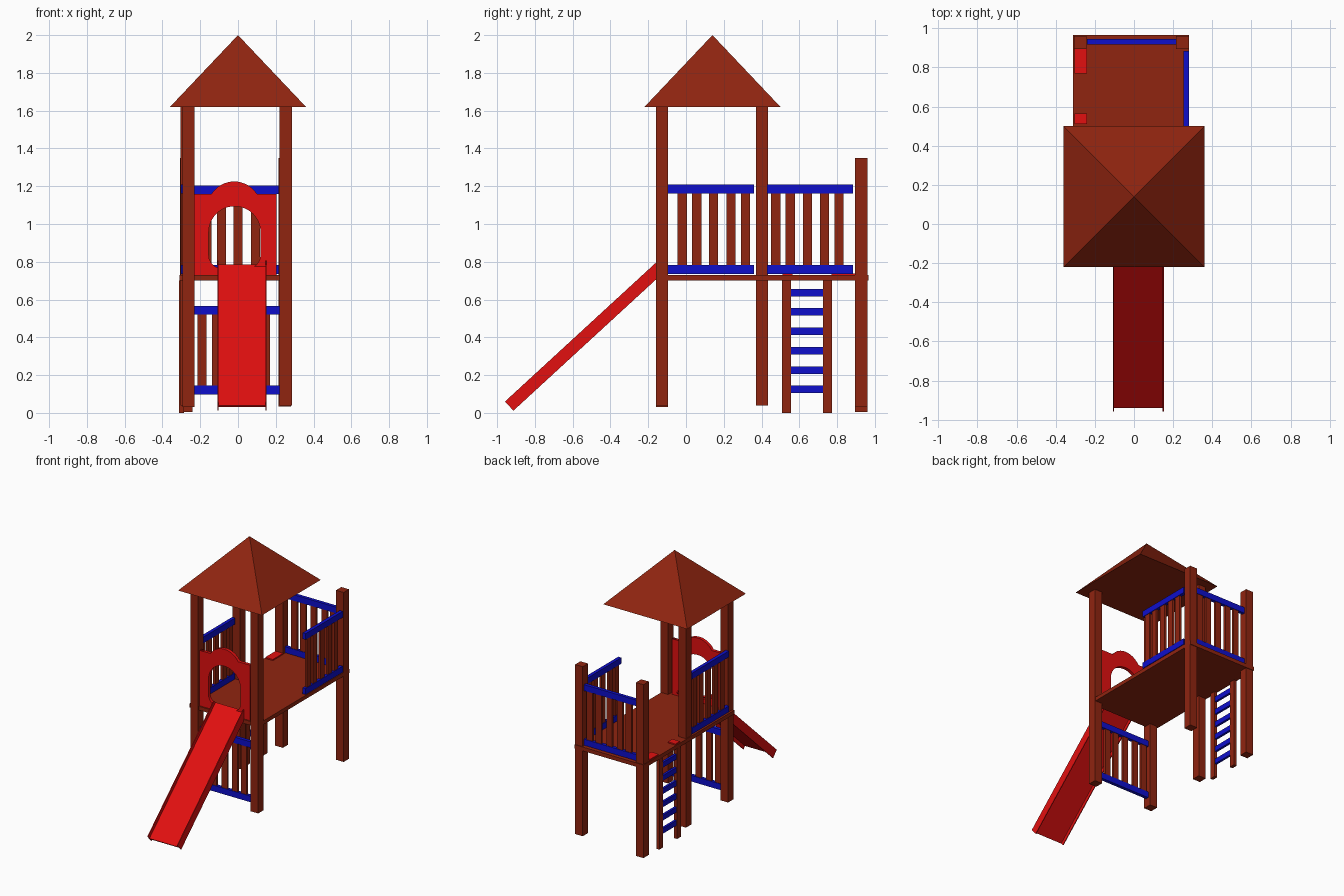
import bpy, bmesh, math
from mathutils import Matrix, Vector

cube = bpy.data.objects.get("Cube")
if cube:
    bpy.data.objects.remove(cube, do_unlink=True)


def material(name, rgb):
    mat = bpy.data.materials.new(name)
    mat.use_nodes = True
    mat.diffuse_color = (*rgb, 1)
    mat.node_tree.nodes["Principled BSDF"].inputs["Base Color"].default_value = (*rgb, 1)
    return mat


WOOD = material("brown wood", (0.28, 0.018, 0.005))
RED = material("red plastic", (0.76, 0.005, 0.005))
BLUE = material("blue paint", (0.0045, 0.0045, 0.60))


def add_object(name, mesh, mat):
    mesh.materials.clear()
    mesh.materials.append(mat)
    obj = bpy.data.objects.new(name, mesh)
    bpy.context.collection.objects.link(obj)
    return obj


def box(name, mat, x, y, z):
    """Box from (min, max) ranges on each axis."""
    bm = bmesh.new()
    size = [r[1] - r[0] for r in (x, y, z)]
    mid = [(r[0] + r[1]) / 2 for r in (x, y, z)]
    bmesh.ops.create_cube(bm, size=1, matrix=Matrix.Translation(mid) @ Matrix.Diagonal((*size, 1)))
    mesh = bpy.data.meshes.new(name)
    bm.to_mesh(mesh)
    bm.free()
    return add_object(name, mesh, mat)


def arc(cx, cz, r, start, end, steps):
    angles = [math.radians(start + (end - start) * i / steps) for i in range(steps + 1)]
    return [(cx + r * math.cos(a), cz + r * math.sin(a)) for a in angles]


# Posts: three carry the roof, two stand at the back corners
POST = 0.065
posts = {
    "front_left_post": (0.22, -0.16, 0.04, 1.62),
    "front_right_post": (-0.295, -0.16, 0.03, 1.62),
    "middle_right_post": (-0.305, 0.37, 0.04, 1.62),
    "back_left_post": (0.215, 0.895, 0.035, 1.35),
    "back_right_post": (-0.307, 0.895, 0.005, 1.35),
}
for name, (x, y, low, high) in posts.items():
    box(name, WOOD, (x, x + POST), (y, y + POST), (low, high))

# Platform with two thin red pads beside the ladder opening
box("platform", WOOD, (-0.311, 0.28), (-0.15, 0.965), (0.70, 0.73))
box("back_pad", RED, (-0.305, -0.24), (0.77, 0.895), (0.73, 0.739))
box("front_pad", RED, (-0.305, -0.24), (0.51, 0.565), (0.73, 0.739))

# Roof: closed square pyramid
bm = bmesh.new()
bmesh.ops.create_cone(bm, cap_ends=True, segments=4, radius1=0.36 * math.sqrt(2), radius2=0, depth=0.38,
                      matrix=Matrix.Translation((0, 0.14, 1.81)) @ Matrix.Rotation(math.pi / 4, 4, "Z"))
bmesh.ops.remove_doubles(bm, verts=bm.verts, dist=0.0001)
roof_mesh = bpy.data.meshes.new("roof")
bm.to_mesh(roof_mesh)
bm.free()
add_object("roof", roof_mesh, WOOD)


# Railings: two blue rails and five unevenly spaced slats
SLATS = (0.075, 0.152, 0.241, 0.333, 0.41)


def railing(name, axis, start, side, low, high, flip=False):
    length, rail_h, thick = 0.455, 0.047, 0.026

    def part(label, mat, along, across, z):
        x, y = (along, across) if axis == "x" else (across, along)
        box(name + "_" + label, mat, x, y, z)

    across = (side, side + thick)
    part("bottom_rail", BLUE, (start, start + length), across, (low, low + rail_h))
    part("top_rail", BLUE, (start, start + length), across, (high - rail_h, high))
    for i, offset in enumerate(SLATS):
        c = start + (length - offset if flip else offset)
        part(f"slat_{i + 1}", WOOD, (c - 0.024, c + 0.024), (side + 0.004, side + thick - 0.004),
             (low + rail_h, high - rail_h))


railing("right_railing", "y", -0.095, -0.302, 0.735, 1.208)
railing("left_railing", "y", 0.43, 0.254, 0.735, 1.208, flip=True)
railing("back_railing", "x", -0.24, 0.918, 0.735, 1.205)
railing("lower_front_railing", "x", -0.235, -0.14, 0.098, 0.567, flip=True)

# Ladder
for name, y in (("front", 0.508), ("back", 0.725)):
    box(f"ladder_{name}_side", WOOD, (-0.312, -0.287), (y, y + 0.047), (0, 0.70))
for i in range(6):
    z = 0.124 + 0.1026 * i
    box(f"ladder_rung_{i + 1}", BLUE, (-0.308, -0.290), (0.553, 0.727), (z - 0.02, z + 0.02))

# Arched entry panel: rounded crest outside, rounded opening inside
outer = [(-0.23, 0.73), (0.203, 0.73), (0.203, 1.16)]
outer += arc(-0.02, 1.082, 0.143, 33, 147, 16) + [(-0.23, 1.16)]
opening = arc(-0.018, 0.957, 0.137, 0, 180, 24)
opening += arc(-0.085, 0.835, 0.07, 180, 270, 6) + arc(0.049, 0.835, 0.07, 270, 360, 6)
curve = bpy.data.curves.new("entry_panel_outline", "CURVE")
curve.dimensions = "2D"
curve.fill_mode = "BOTH"
curve.extrude = 0.0125
for loop in (outer, opening):
    spline = curve.splines.new("POLY")
    spline.points.add(len(loop) - 1)
    spline.use_cyclic_u = True
    for point, (x, z) in zip(spline.points, loop):
        point.co = (x, z, 0, 1)
outline = bpy.data.objects.new("entry_panel_outline", curve)
panel_mesh = bpy.data.meshes.new_from_object(outline)
bpy.data.objects.remove(outline, do_unlink=True)
panel_mesh.transform(Matrix.Translation((0, -0.128, 0)) @ Matrix.Rotation(math.pi / 2, 4, "X"))
add_object("entry_panel", panel_mesh, RED)

# Slide: thin bed between two thin side walls, laid along the slope
low_end, high_end = Vector((0.022, -0.936, 0.036)), Vector((0.022, -0.125, 0.782))
run = high_end - low_end
tilt = Matrix.Translation((low_end + high_end) / 2) @ Matrix.Rotation(math.atan2(run.z, run.y), 4, "X")
half = run.length / 2
slide_parts = {
    "slide_bed": ((-0.125, 0.125), (-0.006, 0.006)),
    "slide_right_wall": ((-0.130, -0.124), (-0.033, 0.033)),
    "slide_left_wall": ((0.124, 0.130), (-0.033, 0.033)),
}
for name, (x, z) in slide_parts.items():
    box(name, RED, x, (-half, half), z).data.transform(tilt)
